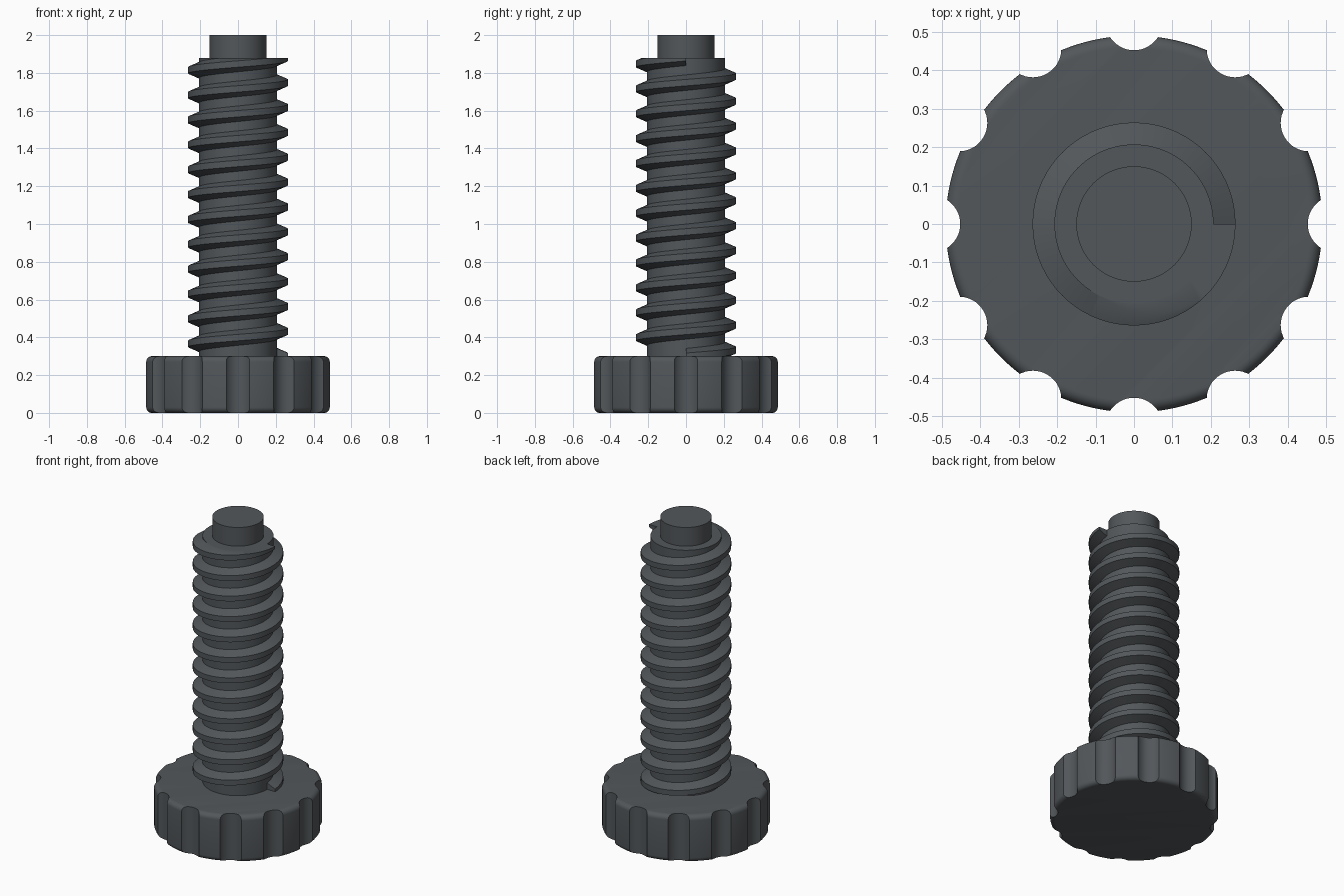
import bpy, bmesh
from math import pi, sin, cos
from mathutils import Vector

cube = bpy.data.objects.get("Cube")
if cube:
    bpy.data.objects.remove(cube, do_unlink=True)

grey = bpy.data.materials.new("dark grey plastic")
grey.use_nodes = True
colour = (0.085, 0.095, 0.103, 1)
grey.diffuse_color = colour
grey.node_tree.nodes["Principled BSDF"].inputs["Base Color"].default_value = colour

HEAD_TOP, CORE_TOP, TIP_TOP = 0.3, 1.88, 2.0
CORE_R, CREST_R, HEAD_R, TIP_R = 0.207, 0.264, 0.49, 0.15
TURNS, NOTCHES = 12, 12


def make_object(name, bm):
    bmesh.ops.recalc_face_normals(bm, faces=bm.faces)
    mesh = bpy.data.meshes.new(name)
    bm.to_mesh(mesh)
    bm.free()
    mesh.materials.append(grey)
    obj = bpy.data.objects.new(name, mesh)
    bpy.context.collection.objects.link(obj)
    return obj


def activate(obj):
    bpy.ops.object.select_all(action='DESELECT')
    obj.select_set(True)
    bpy.context.view_layer.objects.active = obj


def smooth(obj):
    activate(obj)
    bpy.ops.object.shade_smooth_by_angle(angle=pi / 6)


def lathe(name, profile, steps):
    """Stack of rings (radius, z), capped at both ends."""
    bm = bmesh.new()
    rings = [[bm.verts.new((r * cos(2 * pi * i / steps), r * sin(2 * pi * i / steps), z))
              for i in range(steps)] for r, z in profile]
    for a, b in zip(rings, rings[1:]):
        for i in range(steps):
            j = (i + 1) % steps
            bm.faces.new((a[i], a[j], b[j], b[i]))
    bm.faces.new(rings[0][::-1])
    bm.faces.new(rings[-1])
    return make_object(name, bm)


# Knob head with rounded rims
fillet = 0.03
arc = [(HEAD_R - fillet + fillet * sin(t * pi / 12), fillet - fillet * cos(t * pi / 12))
       for t in range(7)]
head = lathe("knob_head", arc + [(r, HEAD_TOP - z) for r, z in reversed(arc)], 144)

# Scalloped grip notches around the knob
bm = bmesh.new()
notch_r = 0.074
for n in range(NOTCHES):
    a = 2 * pi * n / NOTCHES
    d = 0.452 + notch_r
    made = bmesh.ops.create_cone(bm, cap_ends=True, segments=48,
                                 radius1=notch_r, radius2=notch_r, depth=1)
    bmesh.ops.translate(bm, verts=made["verts"], vec=(d * cos(a), d * sin(a), HEAD_TOP / 2))
cutter = make_object("notch_cutter", bm)
cutter.hide_render = True
cut = head.modifiers.new("notches", 'BOOLEAN')
cut.operation = 'DIFFERENCE'
cut.solver = 'EXACT'
cut.object = cutter
activate(head)
bpy.ops.object.modifier_apply(modifier=cut.name)
bpy.data.objects.remove(cutter, do_unlink=True)
smooth(head)

# Shaft core and plain tip
smooth(lathe("shaft_core", [(CORE_R, HEAD_TOP - 0.02), (CORE_R, CORE_TOP)], 96))
smooth(lathe("shaft_tip", [(TIP_R, CORE_TOP - 0.02), (TIP_R, TIP_TOP)], 96))

# Right-handed trapezoid thread, trimmed flat at the shoulder
section = [(CORE_R - 0.004, -0.043), (CREST_R, -0.017), (CREST_R, 0.017), (CORE_R - 0.004, 0.043)]
steps = 72
bm = bmesh.new()
rows = []
for i in range(TURNS * steps + 1):
    a = 2 * pi * i / steps
    z = HEAD_TOP + (CORE_TOP - HEAD_TOP) * i / (TURNS * steps)
    rows.append([bm.verts.new((r * cos(a), r * sin(a), z + h)) for r, h in section])
for a, b in zip(rows, rows[1:]):
    for k in range(4):
        m = (k + 1) % 4
        bm.faces.new((a[k], a[m], b[m], b[k]))
bm.faces.new(rows[0])
bm.faces.new(rows[-1][::-1])
trim = bmesh.ops.bisect_plane(bm, geom=bm.verts[:] + bm.edges[:] + bm.faces[:],
                              plane_co=Vector((0, 0, CORE_TOP)), plane_no=Vector((0, 0, 1)),
                              clear_outer=True)
rim = [e for e in trim["geom_cut"] if isinstance(e, bmesh.types.BMEdge)]
bmesh.ops.triangle_fill(bm, edges=rim, use_beauty=True)
smooth(make_object("screw_thread", bm))
